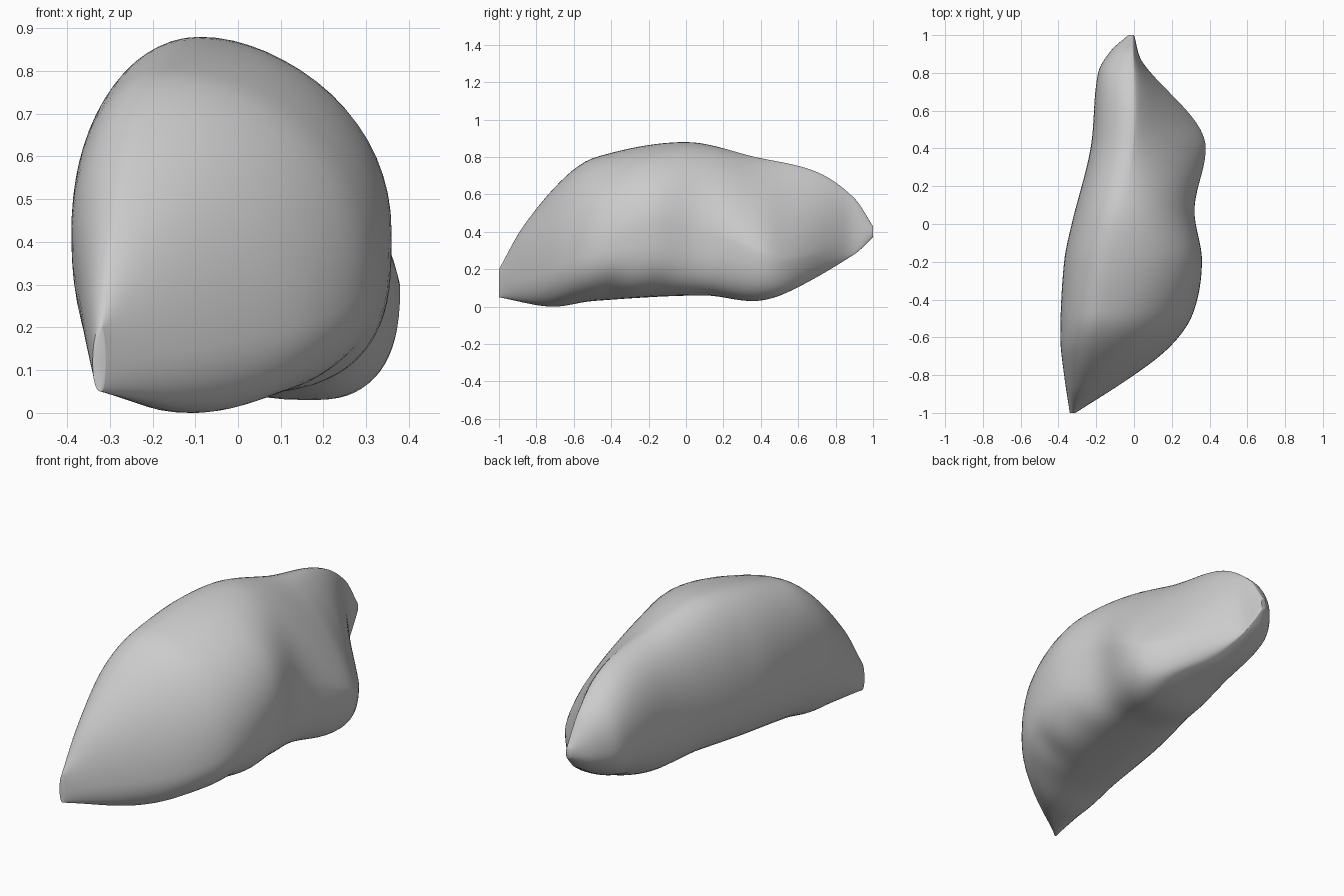
import bpy
import bmesh
import math

STATIONS = 72
SIDES = 64

# Outline tracks along the length: (y, value) knots in hundredths of a unit
left_edge = [(-100, -34), (-80, -37), (-60, -39), (-20, -37), (0, -33), (40, -23),
             (80, -19), (92, -12), (100, -3)]
right_edge = [(-100, -31), (-80, 0), (-65, 19), (-48, 31), (-20, 36), (8, 32),
              (40, 38), (55, 32), (85, 5), (100, 0)]
top_edge = [(-100, 20), (-87, 43), (-65, 69), (-48, 80), (0, 88), (37, 80),
            (70, 72), (90, 58), (100, 43)]
bottom_edge = [(-100, 5), (-72, 0), (-50, 3), (10, 6), (37, 3), (55, 8), (90, 28), (100, 37)]
crest_x = [(-100, -32), (-60, -20), (0, -9), (50, 0), (100, -1)]
keel_x = [(-100, -32), (-75, -12), (0, 5), (37, 18), (55, 22), (75, 7), (100, -1)]
left_bulge_z = [(-100, 12), (-60, 42), (60, 42), (100, 40)]
right_bulge_z = [(-100, 12), (-70, 20), (-20, 42), (8, 40), (40, 29), (55, 25), (80, 32), (100, 40)]
right_shoulder = [(-100, 200), (-5, 200), (42, 128), (70, 130), (100, 200)]
right_belly = [(-100, 200), (-60, 210), (-10, 310), (30, 250), (100, 200)]


def sample(track, y):
    """Smooth curve through the knots of a track."""
    y *= 100
    slopes = []
    for i in range(len(track)):
        a, b = track[max(i - 1, 0)], track[min(i + 1, len(track) - 1)]
        slopes.append((b[1] - a[1]) / (b[0] - a[0]))
    for i, (a, b) in enumerate(zip(track, track[1:])):
        if y <= b[0] or b is track[-1]:
            span = b[0] - a[0]
            t = min(max((y - a[0]) / span, 0), 1)
            ease = t * t * (3 - 2 * t)
            bend = t * (1 - t) * span * ((1 - t) * slopes[i] - t * slopes[i + 1])
            return (a[1] + (b[1] - a[1]) * ease + bend) / 100


def bump(y, centre, width):
    return math.exp(-((y - centre) / width) ** 2)


def section_point(y, angle):
    """Point on the cross-section, built from four blended quarter curves."""
    c, s = math.cos(angle), math.sin(angle)
    on_right, on_top = c > 0, s > 0
    if on_right:
        side_x, side_z = sample(right_edge, y), sample(right_bulge_z, y)
    else:
        side_x, side_z = sample(left_edge, y), sample(left_bulge_z, y)
    if on_top:
        pole_x, pole_z = sample(crest_x, y), sample(top_edge, y)
        power = sample(right_shoulder, y) if on_right else 2.1
    else:
        pole_x, pole_z = sample(keel_x, y), sample(bottom_edge, y)
        power = sample(right_belly, y) if on_right else 2.4
    x = pole_x + (side_x - pole_x) * abs(c) ** (2 / power)
    z = side_z + (pole_z - side_z) * abs(s) ** (2 / power)
    # Shallow worn hollows low on the right flank
    if on_right and not on_top:
        hollow = bump(y, -0.4, 0.07) + bump(y, -0.14, 0.09)
        z += 0.015 * hollow * (2 * c * s) ** 2
    return x, y, z


# Rock body: rings lofted from the front tip to the rear tip
bm = bmesh.new()
rings = []
for i in range(STATIONS + 1):
    y = -math.cos(math.pi * i / STATIONS)
    rings.append([bm.verts.new(section_point(y, math.tau * j / SIDES)) for j in range(SIDES)])
for near, far in zip(rings, rings[1:]):
    for j in range(SIDES):
        k = (j + 1) % SIDES
        bm.faces.new((near[j], near[k], far[k], far[j]))
bm.faces.new(reversed(rings[0]))
bm.faces.new(rings[-1])
bmesh.ops.recalc_face_normals(bm, faces=bm.faces)

cube = bpy.data.objects.get("Cube")
if cube:
    bpy.data.objects.remove(cube, do_unlink=True)

mesh = bpy.data.meshes.new("rock")
bm.to_mesh(mesh)
bm.free()
rock = bpy.data.objects.new("rock", mesh)
bpy.context.collection.objects.link(rock)

# Plain stone colour
stone = bpy.data.materials.new("stone_grey")
stone.use_nodes = True
grey = (0.6, 0.6, 0.6, 1)
stone.diffuse_color = grey
stone.node_tree.nodes["Principled BSDF"].inputs["Base Color"].default_value = grey
mesh.materials.append(stone)

bpy.context.view_layer.objects.active = rock
rock.select_set(True)
bpy.ops.object.shade_smooth_by_angle(angle=math.radians(60))
